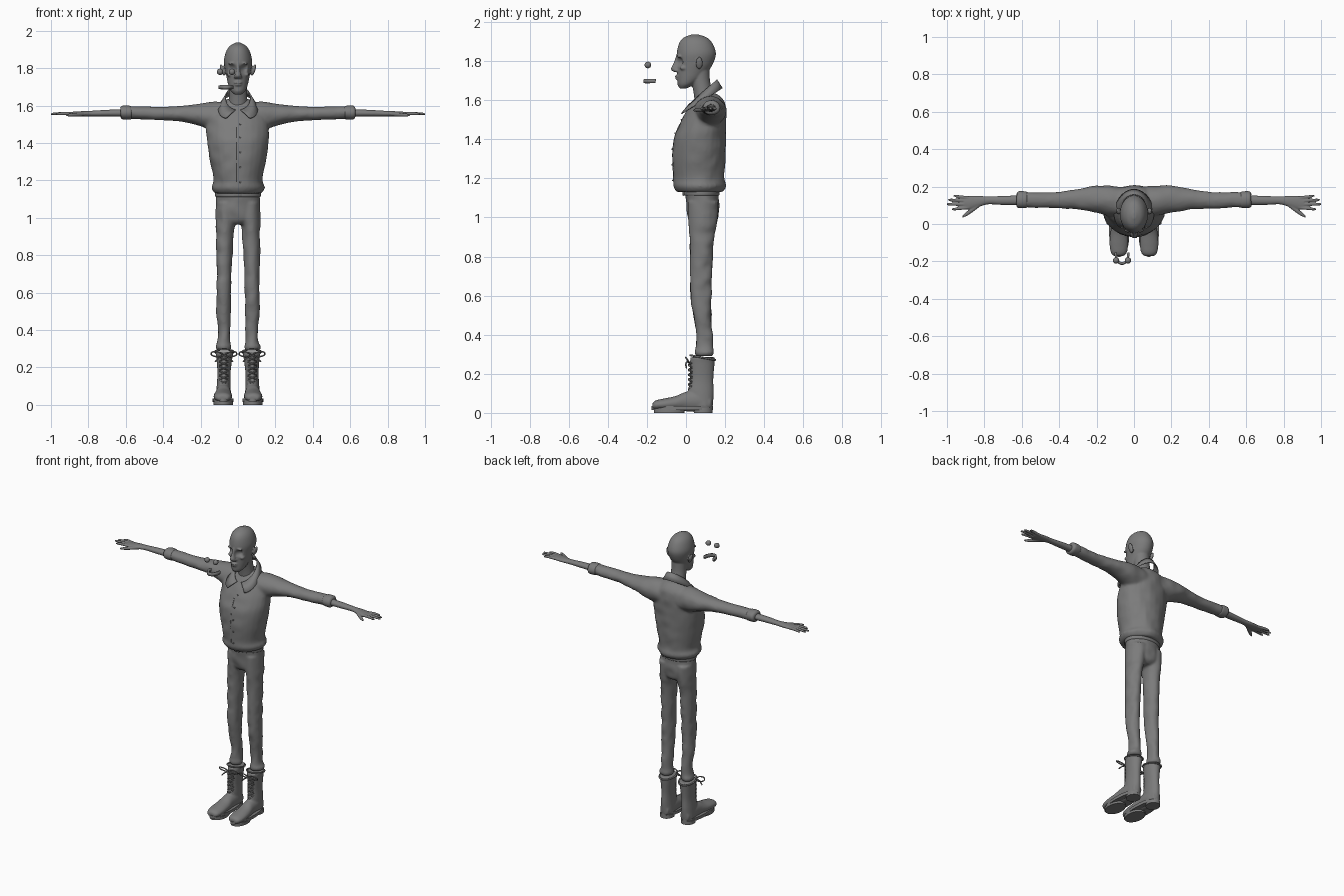
import bpy, bmesh, math
from mathutils import Vector, Matrix, noise

cube = bpy.data.objects.get("Cube")
if cube:
    bpy.data.objects.remove(cube, do_unlink=True)

grey = bpy.data.materials.new("plain grey")
grey.use_nodes = True
colour = (0.2, 0.2, 0.2, 1)
grey.diffuse_color = colour
grey.node_tree.nodes["Principled BSDF"].inputs["Base Color"].default_value = colour

SIDES = (("left", 1), ("right", -1))


def spline(rows, steps):
    """Catmull-Rom interpolation through the section rows."""
    out = []
    last = len(rows) - 1
    for i in range(last):
        a, b, c, d = (rows[max(0, min(last, i + k))] for k in (-1, 0, 1, 2))
        for s in range(steps):
            t = s / steps
            out.append([q + t * (r - p) / 2
                        + t * t * (p - 2.5 * q + 2 * r - d_ / 2)
                        + t ** 3 * (1.5 * (q - r) + (d_ - p) / 2)
                        for p, q, r, d_ in zip(a, b, c, d)])
    return out + [list(rows[last])]


def loft(bm, axis, rows, side=1, n=28, steps=5):
    """Closed tube of ellipses; each row: position, two centres, two radii."""
    main = "XYZ".index(axis)
    u, v = (k for k in range(3) if k != main)
    rings = []
    for pos, cu, cv, ru, rv in spline(rows, steps):
        ring = []
        for k in range(n):
            ang = math.tau * k / n
            co = Vector()
            co[main] = pos
            co[u] = cu + max(ru, 0.002) * math.cos(ang)
            co[v] = cv + max(rv, 0.002) * math.sin(ang)
            co.x *= side
            ring.append(bm.verts.new(co))
        rings.append(ring)
    for lo, hi in zip(rings, rings[1:]):
        for k in range(n):
            j = (k + 1) % n
            bm.faces.new((lo[k], lo[j], hi[j], hi[k]))
    bm.faces.new(rings[0])
    bm.faces.new(rings[-1])


def blob(bm, centre, radii, tilt=0):
    matrix = (Matrix.Translation(centre) @ Matrix.Rotation(tilt, 4, "Y")
              @ Matrix.Diagonal((*radii, 1)))
    bmesh.ops.create_uvsphere(bm, u_segments=16, v_segments=10, radius=1, matrix=matrix)


def finish(name, bm, voxel=0, smooth=3, wrinkle=0):
    """Make the object; voxel fuses overlapping shells into one skin."""
    bmesh.ops.recalc_face_normals(bm, faces=bm.faces)
    for v in bm.verts:
        v.co += Vector((1, 1, 0)) * wrinkle * noise.noise(v.co * 18)
    for f in bm.faces:
        f.smooth = True
    mesh = bpy.data.meshes.new(name)
    bm.to_mesh(mesh)
    bm.free()
    mesh.materials.append(grey)
    ob = bpy.data.objects.new(name, mesh)
    bpy.context.collection.objects.link(ob)
    if voxel:
        mod = ob.modifiers.new("fuse", "REMESH")
        mod.mode = "VOXEL"
        mod.voxel_size = voxel
        mod.use_smooth_shade = True
        mod = ob.modifiers.new("relax", "SMOOTH")
        mod.iterations = smooth
    return ob


def strip(name, edges, limit, thickness):
    """Band between two edge points that are given for each angle."""
    bm = bmesh.new()
    count = 32
    pairs = [[bm.verts.new(p) for p in edges(limit * (2 * i / count - 1))]
             for i in range(count + 1)]
    for (a, b), (c, d) in zip(pairs, pairs[1:]):
        bm.faces.new((a, c, d, b))
    mod = finish(name, bm).modifiers.new("thickness", "SOLIDIFY")
    mod.thickness = thickness
    mod.offset = 0


def cord(name, paths, radius):
    curve = bpy.data.curves.new(name, "CURVE")
    curve.dimensions = "3D"
    curve.bevel_depth = radius
    curve.bevel_resolution = 2
    curve.use_fill_caps = True
    for path in paths:
        sp = curve.splines.new("BEZIER")
        sp.bezier_points.add(len(path) - 1)
        for point, co in zip(sp.bezier_points, path):
            point.co = co
            point.handle_left_type = point.handle_right_type = "AUTO"
    curve.materials.append(grey)
    bpy.context.collection.objects.link(bpy.data.objects.new(name, curve))


# Head with nose, brows, lips, ears and hollow eye sockets
bm = bmesh.new()
loft(bm, "Z", [(1.66, 0, -.015, .02, .018), (1.68, 0, 0, .04, .042), (1.71, 0, .02, .052, .065),
               (1.75, 0, .035, .061, .08), (1.79, 0, .047, .069, .093), (1.84, 0, .053, .075, .1),
               (1.89, 0, .05, .063, .086), (1.92, 0, .048, .042, .06), (1.937, 0, .045, .01, .015)], n=40)
for v in bm.verts:
    for s in (1, -1):
        d = (v.co - Vector((s * .03, -.035, 1.797))).length / .026
        if d < 1:
            v.co.y += .02 * (1 - d * d)
loft(bm, "Z", [(1.745, 0, -.05, .014, .014), (1.76, 0, -.056, .018, .021),
               (1.79, 0, -.048, .01, .016), (1.83, 0, -.04, .009, .01)])
loft(bm, "Z", [(1.53, 0, .1, .055, .05), (1.63, 0, .088, .05, .048),
               (1.7, 0, .075, .048, .048), (1.76, 0, .07, .05, .05)])
blob(bm, (0, -.042, 1.722), (.024, .016, .006))
blob(bm, (0, -.04, 1.71), (.02, .015, .006))
blob(bm, (0, -.028, 1.68), (.02, .016, .014))
for _, s in SIDES:
    blob(bm, (s * .03, -.034, 1.826), (.024, .012, .007), s * .2)
    blob(bm, (s * .014, -.05, 1.752), (.009, .012, .008))
    blob(bm, (s * .045, -.012, 1.765), (.014, .02, .012))
    blob(bm, (s * .083, .068, 1.79), (.01, .018, .033), s * .3)
finish("head", bm, .005, 2)

# Loose eyeballs and denture
for name, x in (("right_eyeball", -.096), ("left_eyeball", -.032)):
    bm = bmesh.new()
    blob(bm, (x, -.195, 1.78), (.017, .017, .017))
    finish(name, bm)


def denture(a):
    x, y = -.064 + .034 * math.sin(a), -.155 - .055 * math.cos(a)
    return (x, y, 1.708), (x, y - .003, 1.687)


strip("denture", denture, 1.6, .012)

# Shirt body and sleeves
bm = bmesh.new()
loft(bm, "Z", [(1.13, 0, .07, .125, .115), (1.16, 0, .07, .142, .135), (1.2, 0, .066, .13, .131),
               (1.3, 0, .065, .149, .136), (1.4, 0, .071, .165, .134), (1.47, 0, .085, .168, .121),
               (1.53, 0, .1, .16, .106), (1.58, 0, .113, .135, .087), (1.615, 0, .115, .095, .065),
               (1.635, 0, .11, .06, .045)])
for _, s in SIDES:
    loft(bm, "X", [(.05, .12, 1.54, .08, .075), (.13, .125, 1.543, .08, .078), (.2, .132, 1.55, .072, .06),
                   (.3, .133, 1.556, .055, .043), (.4, .128, 1.557, .045, .036),
                   (.5, .128, 1.56, .042, .035), (.6, .13, 1.562, .042, .034)], s)
finish("shirt", bm, .009, 4, .006)

# Shirt collar


def collar(a):
    z = 1.64 + .065 * math.cos(a)
    return ((.066 * math.sin(a), .085 + .072 * math.cos(a), z),
            (.105 * math.sin(a * .85), .08 + .105 * math.cos(a), z - .045))


strip("collar", collar, math.radians(168), .006)

# Shirt buttons and placket edge
front = [(1.5, -.022), (1.43, -.055), (1.35, -.07), (1.27, -.07), (1.19, -.066)]
bm = bmesh.new()
for z, y in front:
    blob(bm, (.012, y, z), (.005, .005, .005))
finish("shirt_buttons", bm)
cord("placket_edge", [[(-.008, y + .004, z) for z, y in front]], .003)

# Trousers
bm = bmesh.new()
loft(bm, "Z", [(.965, 0, .085, .07, .05), (.99, 0, .087, .112, .075), (1.05, 0, .087, .118, .084),
               (1.1, 0, .083, .118, .085), (1.15, 0, .078, .114, .085)])
for _, s in SIDES:
    loft(bm, "Z", [(.29, .077, .095, .036, .042), (.31, .078, .095, .043, .05), (.34, .075, .094, .035, .043),
                   (.42, .075, .092, .034, .042), (.5, .078, .083, .039, .046), (.6, .076, .076, .039, .054),
                   (.75, .074, .078, .042, .057), (.9, .071, .081, .047, .062),
                   (.97, .067, .086, .052, .073), (1.08, .062, .088, .055, .08)], s)
finish("trousers", bm, .008, 3, .006)

# Belt and buckle
bm = bmesh.new()
loft(bm, "Z", [(1.112, 0, .08, .119, .088), (1.118, 0, .08, .122, .091),
               (1.135, 0, .08, .122, .091), (1.14, 0, .08, .118, .088)], n=40)
finish("belt", bm)
bm = bmesh.new()
bmesh.ops.create_cube(bm, size=1, matrix=Matrix.Translation((0, -.014, 1.126)) @ Matrix.Diagonal((.04, .01, .03, 1)))
finish("buckle", bm).modifiers.new("soft edge", "BEVEL").width = .003

for side, s in SIDES:
    # Rolled sleeve cuff
    bm = bmesh.new()
    loft(bm, "X", [(.57, .13, 1.562, .04, .032), (.58, .13, 1.562, .045, .037),
                   (.615, .13, 1.562, .045, .037), (.627, .13, 1.562, .036, .028)], s)
    finish(side + "_cuff", bm, 0, 0, .003)

    # Forearm, palm, fingers and thumb
    bm = bmesh.new()
    loft(bm, "X", [(.59, .128, 1.56, .026, .021), (.7, .126, 1.559, .024, .018), (.78, .126, 1.557, .021, .015),
                   (.83, .121, 1.556, .03, .014), (.88, .114, 1.555, .036, .012), (.91, .112, 1.555, .03, .01)], s)
    for base, end, tip in ((.14, .15, .965), (.122, .129, .995), (.105, .106, 1.002), (.088, .079, .975)):
        mid = (base + end) / 2
        loft(bm, "X", [(.88, base, 1.555, .009, .009), (.93, mid, 1.557, .0085, .009),
                       (tip - .012, end, 1.555, .007, .007), (tip, end, 1.554, .003, .003)], s, n=12)
    loft(bm, "X", [(.82, .108, 1.555, .012, .012), (.86, .08, 1.551, .015, .011),
                   (.895, .054, 1.549, .012, .009), (.918, .039, 1.548, .005, .005)], s, n=12)
    finish(side + "_arm_and_hand", bm, .004, 2)

    # Boot upper
    bm = bmesh.new()
    loft(bm, "Z", [(.03, .077, .085, .04, .052), (.1, .077, .076, .037, .066), (.17, .075, .08, .035, .06),
                   (.25, .073, .083, .043, .063), (.285, .073, .086, .049, .063)], s)
    loft(bm, "Y", [(-.172, .081, .036, .025, .014), (-.155, .081, .04, .042, .024), (-.11, .081, .044, .05, .03),
                   (-.05, .08, .05, .047, .037), (.0, .078, .058, .041, .05),
                   (.07, .077, .06, .04, .055), (.13, .077, .05, .03, .035)], s)
    finish(side + "_boot", bm, .006)

    # Sole, tread pad and heel
    bm = bmesh.new()
    for lo, hi, y, rx, ry in ((.014, .034, -.02, .056, .157), (0, .02, -.085, .052, .078), (0, .024, .088, .043, .048)):
        loft(bm, "Z", [(z, .079, y, rx, ry) for z in (lo, hi)], s, n=36, steps=1)
    sole = finish(side + "_sole", bm)
    bpy.context.view_layer.objects.active = sole
    bpy.ops.object.select_all(action="DESELECT")
    sole.select_set(True)
    bpy.ops.object.shade_smooth_by_angle()

    # Boot top rim, crossed laces and bow
    rim = [(s * (.073 + .05 * math.cos(a)), .086 + .064 * math.sin(a), .283 - .012 * math.sin(a))
           for a in (math.tau * k / 16 for k in range(17))]
    cord(side + "_boot_rim", [rim], .005)
    laces = []
    for k in range(6):
        z = .11 + .025 * k
        for e in (1, -1):
            laces.append([(s * .076 - e * .022, .03, z), (s * .076, .013, z + .01), (s * .076 + e * .022, .03, z + .02)])
    knot = Vector((s * .075, .012, .265))
    for e in (1, -1):
        loop = ((0, 0, 0), (.035, -.012, .018), (.068, -.008, .01), (.04, .004, -.008), (0, 0, 0))
        tail = ((0, 0, 0), (.025, -.012, -.012), (.048, -.01, -.035))
        laces += [[knot + Vector((e * x, y, z)) for x, y, z in path] for path in (loop, tail)]
    cord(side + "_laces", laces, .004)
